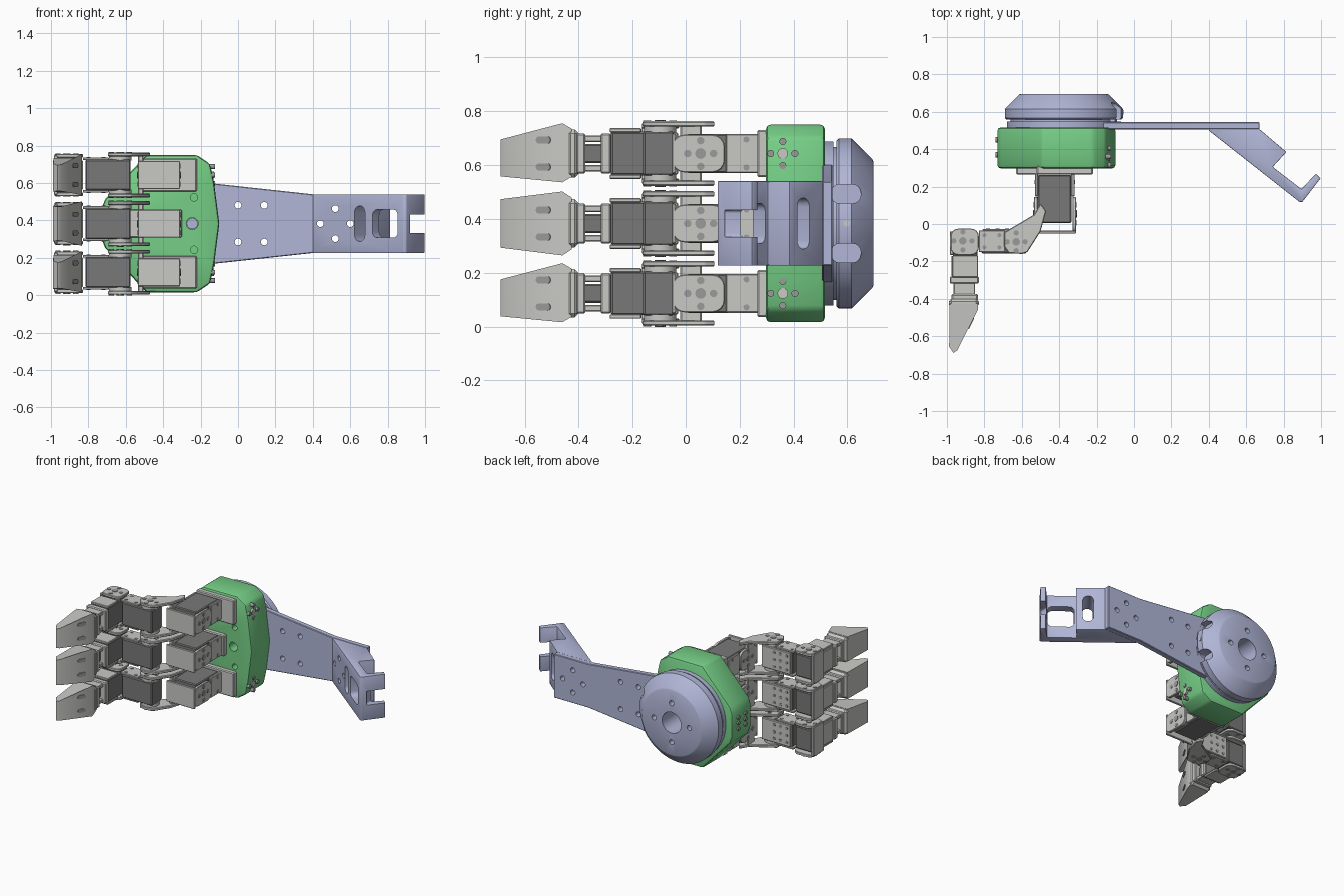
import bpy, bmesh, math
from mathutils import Matrix, Vector

if "Cube" in bpy.data.objects:
    bpy.data.objects.remove(bpy.data.objects["Cube"])


def material(name, rgb):
    m = bpy.data.materials.new(name)
    m.use_nodes = True
    m.diffuse_color = (*rgb, 1)
    m.node_tree.nodes["Principled BSDF"].inputs["Base Color"].default_value = (*rgb, 1)
    return m


GREEN = material("palm green", (0.18, 0.62, 0.24))
LAVENDER = material("pale lavender", (0.44, 0.47, 0.68))
LIGHT = material("light grey", (0.58, 0.58, 0.56))
DARK = material("dark grey", (0.19, 0.19, 0.19))
MID = material("screw grey", (0.33, 0.33, 0.33))


def finish(bm, name, mat):
    bmesh.ops.recalc_face_normals(bm, faces=bm.faces)
    me = bpy.data.meshes.new(name)
    bm.to_mesh(me)
    bm.free()
    me.materials.append(mat)
    me.shade_smooth()
    me.set_sharp_from_angle(angle=math.radians(32))
    ob = bpy.data.objects.new(name, me)
    bpy.context.collection.objects.link(ob)
    return ob


def prism(name, loops, axis, a, b, mat, bevel=0, segments=1, matrix=None):
    """Extrude one or more outlines along an axis from a to b."""
    place = {"x": lambda u, v, w: (w, u, v),
             "y": lambda u, v, w: (u, w, v),
             "z": lambda u, v, w: (u, v, w)}[axis]
    bm = bmesh.new()
    for loop in loops:
        lo = [bm.verts.new(place(u, v, a)) for u, v in loop]
        hi = [bm.verts.new(place(u, v, b)) for u, v in loop]
        bm.faces.new(lo)
        bm.faces.new(hi)
        for i in range(len(lo)):
            j = (i + 1) % len(lo)
            bm.faces.new((lo[i], lo[j], hi[j], hi[i]))
    bmesh.ops.recalc_face_normals(bm, faces=bm.faces)
    if bevel:
        edges = [e for e in bm.edges if e.calc_face_angle(0) > 0.5]
        bmesh.ops.bevel(bm, geom=edges, offset=bevel, segments=segments,
                        profile=0.5, affect='EDGES', clamp_overlap=True)
    if matrix:
        bm.transform(matrix)
    return finish(bm, name, mat)


def box(name, x, y, z, mat, bevel=0.006):
    loop = [(x[0], y[0]), (x[1], y[0]), (x[1], y[1]), (x[0], y[1])]
    return prism(name, [loop], "z", z[0], z[1], mat, bevel)


def circle(u, v, r, n=16):
    return [(u + r * math.cos(2 * math.pi * i / n), v + r * math.sin(2 * math.pi * i / n))
            for i in range(n)]


def rounded(u, v, w, h, r):
    pts = []
    for k, (su, sv) in enumerate([(1, 1), (-1, 1), (-1, -1), (1, -1)]):
        for i in range(5):
            t = math.pi / 2 * (k + i / 4)
            pts.append((u + su * (w / 2 - r) + r * math.cos(t),
                        v + sv * (h / 2 - r) + r * math.sin(t)))
    return pts


def cut(target, cutter):
    mod = target.modifiers.new("cut", 'BOOLEAN')
    mod.operation, mod.solver, mod.object = 'DIFFERENCE', 'EXACT', cutter
    bpy.context.view_layer.update()
    dg = bpy.context.evaluated_depsgraph_get()
    me = bpy.data.meshes.new_from_object(target.evaluated_get(dg))
    target.modifiers.clear()
    target.data = me
    me.set_sharp_from_angle(angle=math.radians(32))
    bpy.data.objects.remove(cutter)


def horn(name, u, v, axis, lo, hi, r=0.048):
    """Screw circle shown on both outer sides of a hinge."""
    ring = [circle(u + r * dx, v + r * dy, 0.014) for dx, dy in ((1, 0), (0, 1), (-1, 0), (0, -1))]
    for side, w in (("low", lo), ("high", hi)):
        prism(f"{name}_screws_{side}", ring, axis, w - 0.003, w + 0.003, MID)
        prism(f"{name}_hub_{side}", [circle(u, v, 0.02)], axis, w - 0.004, w + 0.004, MID)


MIDZ = 0.383
CX = -0.375

# Palm block
half = [(-0.1, 0.0), (-0.128, 0.22), (-0.15, 0.32), (-0.22, 0.367), (-0.49, 0.367),
        (-0.71, 0.13), (-0.73, 0.08)]
outline = [(x, MIDZ + z) for x, z in half] + [(x, MIDZ - z) for x, z in reversed(half[1:])]
palm = prism("palm", [outline], "y", 0.298, 0.516, GREEN, 0.016, 2)
cut(palm, prism("palm_bores", [circle(-0.245, MIDZ, 0.032)] +
                [circle(-0.235, MIDZ + s * 0.14, 0.02) for s in (1, -1)],
                "y", 0.2, 0.42, GREEN))
prism("palm_hub", [circle(-0.245, MIDZ, 0.03)], "y", 0.38, 0.43, LAVENDER)
for s in (1, -1):
    z = MIDZ + s * 0.26
    prism("palm_side_hub", [circle(0.36, z, 0.02)], "x", -0.16, -0.127, LIGHT)
    prism("palm_side_screws", [circle(0.36 + a, z + b, 0.013) for a, b in
                               ((0.045, 0), (-0.045, 0), (0, 0.045), (0, -0.045))],
          "x", -0.16, -0.122, MID)
prism("palm_left_screws", [circle(0.41 + a, MIDZ + b, 0.014) for a in (-0.04, 0.04)
                           for b in (-0.04, 0, 0.04)], "x", -0.74, -0.728, MID)

# Round mounting flange, turned around the y axis
bm = bmesh.new()
profile = [(0.075, 0.51), (0.305, 0.51), (0.305, 0.548), (0.285, 0.548), (0.285, 0.56),
           (0.308, 0.56), (0.316, 0.568), (0.316, 0.615), (0.24, 0.692), (0.232, 0.696),
           (0.075, 0.696)]
vs = [bm.verts.new((CX + r, y, MIDZ)) for r, y in profile]
es = [bm.edges.new((vs[i], vs[(i + 1) % len(vs)])) for i in range(len(vs))]
bmesh.ops.spin(bm, geom=vs + es, cent=(CX, 0, MIDZ), axis=(0, 1, 0),
               angle=2 * math.pi, steps=64, use_merge=True)
bmesh.ops.remove_doubles(bm, verts=bm.verts, dist=0.0001)
flange = finish(bm, "mount_flange", LAVENDER)
cut(flange, prism("flange_holes", [circle(CX + a, MIDZ + b, 0.018) for a, b in
                                   ((0.14, 0), (-0.14, 0), (0, 0.14), (0, -0.14))],
                  "y", 0.62, 0.8, LAVENDER))
cut(flange, prism("flange_notches", [rounded(0.595, MIDZ + s * 0.11, 0.11, 0.07, 0.03)
                                     for s in (1, -1)], "x", -0.14, 0.1, LAVENDER))
prism("flange_pin", [circle(0.597, MIDZ, 0.012)], "x", -0.08, -0.055, LIGHT)

# Tapered arm plate and angled hook bracket
holes = [circle(x, MIDZ + s * 0.098, 0.018) for x in (0, 0.14) for s in (1, -1)]
holes += [circle(0.52 + a, MIDZ + b, 0.018) for a, b in
          ((0.08, 0), (-0.08, 0), (0, 0.08), (0, -0.08))]
taper = [(-0.2, 0.222), (0.4, 0.157), (0.672, 0.157)]
plate = prism("arm_plate", [[(x, MIDZ + z) for x, z in taper] +
                            [(x, MIDZ - z) for x, z in reversed(taper)]],
              "y", 0.506, 0.545, LAVENDER, 0.004)
cut(plate, prism("plate_holes", holes, "y", 0.45, 0.6, LAVENDER))

hook = [(0.4, 0.508), (0.4, 0.5), (0.885, 0.118), (0.9, 0.118), (0.998, 0.245), (0.972, 0.268),
        (0.895, 0.187), (0.742, 0.305), (0.815, 0.385), (0.67, 0.508)]
bracket = prism("hook_bracket", [hook], "z", MIDZ - 0.157, MIDZ + 0.157, LAVENDER, 0.006, 2)
slope = Matrix.Rotation(math.atan2(-0.382, 0.49), 4, 'Z')
for x, y, w, h, r in ((0.65, 0.302, 0.07, 0.19, 0.033), (0.79, 0.2, 0.172, 0.15, 0.03)):
    cut(bracket, prism("slot", [rounded(0, 0, w, h, r)], "y", -0.1, 0.45, LAVENDER,
                       matrix=Matrix.Translation((x, y, MIDZ)) @ slope))
cut(bracket, prism("lip_notch", [rounded(0.985, MIDZ, 0.15, 0.1, 0.012)],
                   "y", 0.145, 0.4, LAVENDER))
cut(bracket, prism("bracket_holes", holes[4:], "y", 0.1, 0.6, LAVENDER))

# Three identical jointed fingers
link = [(-0.535, 0.05), (-0.5, 0.11), (-0.47, 0.07), (-0.5, -0.04), (-0.57, -0.15),
        (-0.6, -0.16), (-0.67, -0.155), (-0.695, -0.12), (-0.695, -0.045)]
for label, zc in (("upper", 0.643), ("middle", 0.383), ("lower", 0.123)):
    outer = label != "middle"

    def part(name, x, y, h, mat, bevel=0.006, dz=0):
        return box(f"{label}_{name}", x, y, (zc + dz - h, zc + dz + h), mat, bevel)

    # Base motor with its mount and hinge yoke
    x0, x1 = (-0.52, -0.22) if outer else (-0.63, -0.3)
    part("mount_plate", (x0, x1), (0.265, 0.31), 0.088 if outer else 0.075, LIGHT)
    part("base_motor", (-0.515, -0.335), (0.005, 0.262), 0.073, DARK)
    for n, a, b in (("outer", -0.336, -0.318), ("inner", -0.53, -0.514)):
        part(f"motor_cover_{n}", (a, b), (0.148, 0.27), 0.072, LIGHT, 0.004)
        prism(f"{label}_cover_screws_{n}", [circle(0.225, zc + s * 0.052, 0.011) for s in (1, -1)],
              "x", a - 0.003, b + 0.003, MID)
    for n, a, b in (("outer", -0.33, -0.31), ("inner", -0.535, -0.515)):
        prism(f"{label}_yoke_arm_{n}", [rounded(0.047, zc, 0.195, 0.14, 0.045)],
              "x", a, b, LIGHT, 0.003)
    part("yoke_bridge", (-0.535, -0.31), (-0.052, -0.036), 0.075, LIGHT, 0.004)
    horn(f"{label}_base_horn", 0.055, zc, "x", -0.535, -0.31)

    # Angled link to the knuckle
    for s in (1, -1):
        a, b = sorted((zc + s * 0.1, zc + s * 0.12))
        prism(f"{label}_link_plate", [link], "z", a, b, LIGHT, 0.004)
        a, b = sorted((zc + s * 0.078, zc + s * 0.1))
        prism(f"{label}_knuckle_disc", [circle(-0.63, -0.095, 0.06, 28)], "z", a, b, LIGHT)
    part("link_web", (-0.535, -0.505), (-0.02, 0.06), 0.115, LIGHT)
    horn(f"{label}_knuckle_horn", -0.63, -0.095, "z", zc - 0.12, zc + 0.12)

    # Middle motor
    part("middle_motor", (-0.815, -0.575), (-0.157, -0.045), 0.082, DARK)
    part("middle_motor_back", (-0.81, -0.58), (-0.048, -0.028), 0.078, LIGHT, 0.004)
    prism(f"{label}_back_screws", [circle(x, zc + z, 0.011) for x in (-0.78, -0.73, -0.68)
                                   for z in (-0.05, 0, 0.05)], "y", -0.03, -0.025, MID)
    for s in (1, -1):
        part("middle_motor_cover", (-0.83, -0.69), (-0.15, -0.035), 0.007, LIGHT, 0.003, s * 0.086)
        prism(f"{label}_motor_screws", [circle(x, y, 0.011) for x in (-0.8, -0.72)
                                        for y in (-0.06, -0.125)],
              "z", zc + s * 0.093 - 0.003, zc + s * 0.093 + 0.003, MID)

    # End joint and end motor
    for s in (1, -1):
        a, b = sorted((zc + s * 0.093, zc + s * 0.112))
        prism(f"{label}_end_joint_plate", [rounded(-0.905, -0.095, 0.15, 0.14, 0.04)],
              "z", a, b, LIGHT, 0.003)
        part("end_motor_cover", (-0.97, -0.835), (-0.285, -0.168), 0.008, LIGHT, 0.003, s * 0.086)
    part("end_joint_back", (-0.985, -0.965), (-0.165, -0.04), 0.105, LIGHT, 0.004)
    part("end_motor", (-0.968, -0.838), (-0.28, -0.045), 0.081, DARK)
    part("end_motor_back", (-0.976, -0.96), (-0.28, -0.17), 0.078, LIGHT, 0.004)
    horn(f"{label}_end_horn", -0.915, -0.09, "z", zc - 0.112, zc + 0.112)

    # Neck between end motor and fingertip
    part("neck_flange", (-0.985, -0.83), (-0.318, -0.28), 0.075, LIGHT)
    part("neck_core", (-0.94, -0.87), (-0.4, -0.31), 0.035, DARK)
    for s in (1, -1):
        part("neck_post", (-0.965, -0.85), (-0.4, -0.31), 0.012, LIGHT, 0.004, s * 0.055)
    part("neck_collar", (-0.975, -0.835), (-0.41, -0.375), 0.075, LIGHT)
    part("tip_collar", (-0.99, -0.83), (-0.445, -0.4), 0.09, LIGHT, 0.015)

    # Wedge fingertip: side profile narrowed in height toward its end
    tip = prism(f"{label}_fingertip", [[(-0.985, -0.425), (-0.835, -0.425), (-0.835, -0.46),
                                        (-0.945, -0.675), (-0.965, -0.69), (-0.988, -0.655)]],
                "z", -1, 1, LIGHT)
    top0, top1, low0, low1 = (0.115, 0.052, 0.108, 0.085) if outer else (0.12, 0.09, 0.12, 0.09)
    for v in tip.data.vertices:
        t = min(1, max(0, (-0.45 - v.co.y) / 0.24))
        up = top0 + (top1 - top0) * t
        down = low0 + (low1 - low0) * t
        grow = 1 if v.co.y < -0.43 else 0.8
        v.co.z = zc + grow * (up if v.co.z > 0 else -down)
    tilt = Matrix.Rotation(math.atan2(0.215, 0.11), 4, 'Z')
    face = Matrix.Translation((-0.88, -0.548, zc)) @ tilt
    prism(f"{label}_tip_slots", [rounded(0.02, s * 0.05, 0.06, 0.026, 0.012) for s in (1, -1)],
          "y", -0.004, 0.004, MID, matrix=face)
